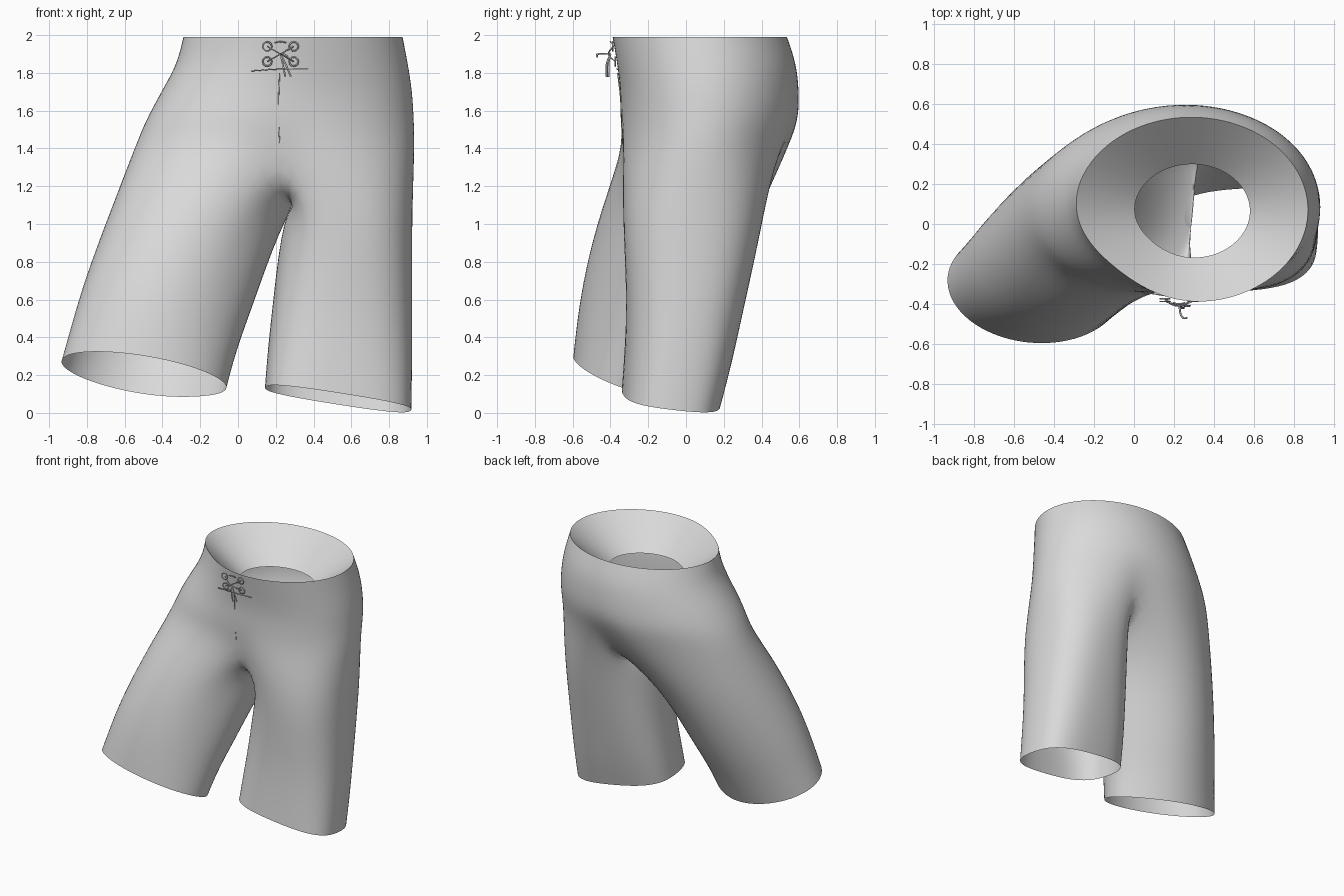
import bpy, bmesh
from math import sin, cos, pi, radians, copysign
from mathutils import Vector

if "Cube" in bpy.data.objects:
    bpy.data.objects.remove(bpy.data.objects["Cube"], do_unlink=True)

cloth = bpy.data.materials.new("grey cloth")
cloth.use_nodes = True
grey = (0.7, 0.7, 0.7, 1)
cloth.diffuse_color = grey
cloth.node_tree.nodes["Principled BSDF"].inputs["Base Color"].default_value = grey

N = 24          # points around the hips
HALF = N // 2
BRIDGE = 5      # points across the crotch
LEG = HALF + 1 + BRIDGE


def finish(bm, name):
    bmesh.ops.recalc_face_normals(bm, faces=bm.faces)
    mesh = bpy.data.meshes.new(name)
    bm.to_mesh(mesh)
    bm.free()
    mesh.materials.append(cloth)
    ob = bpy.data.objects.new(name, mesh)
    bpy.context.collection.objects.link(ob)
    mesh.polygons.foreach_set("use_smooth", [True] * len(mesh.polygons))
    sub = ob.modifiers.new("smooth", "SUBSURF")
    sub.levels = sub.render_levels = 2


def bridge(bm, low, high):
    n = len(low)
    for i in range(n):
        j = (i + 1) % n
        bm.faces.new((low[i], low[j], high[j], high[i]))


def bulge(t, centre, amount):
    # swells or flattens an outline around one direction
    return 1 + amount * max(0, cos(t - radians(centre))) ** 6


def squared(v, e):
    return copysign(abs(v) ** e, v)


def hip_ring(bm, z, cx, cy, a, b, front_right, front_left, back_right):
    # starts at the front middle, runs towards +x; the back middle sits off centre
    ring = []
    for i in range(N):
        t = 2 * pi * i / N
        t -= 0.22 * (1 - cos(t)) / 2
        r = 1.011 * bulge(t, -45, front_right) * bulge(t, 50, front_left)
        r *= bulge(t, 225, back_right)
        ring.append(bm.verts.new((cx + r * a * sin(t), cy - r * b * cos(t), z)))
    return ring


def leg_ring(bm, side, z, cx, cy, a, b, sx, sy, rot, e, back_in, front_in):
    # tilted, turned, squared ellipse; sx and sy are the slopes of its plane
    ring = []
    r = radians(rot)
    for i in range(LEG):
        t = radians(-120 + 360 * i / LEG)
        k = 1.02 * bulge(t, 130, back_in) * bulge(t, 220, front_in)
        u, v = side * k * a * squared(cos(t), e), k * b * squared(sin(t), e)
        dx, dy = u * cos(r) - v * sin(r), u * sin(r) + v * cos(r)
        ring.append(bm.verts.new((cx + dx, cy + dy, z + sx * dx + sy * dy)))
    return ring


# Shorts: hips from waist to crotch, then two legs
waist = (1.99, 0.285, 0.07, 0.585, 0.465, -0.11, 0, 0)
hips = [
    waist,
    (1.85, 0.285, 0.11, 0.61, 0.475, -0.03, 0.02, 0),
    (1.70, 0.255, 0.13, 0.66, 0.47, 0.04, 0.04, -0.02),
    (1.55, 0.22, 0.13, 0.70, 0.47, 0.09, 0.05, -0.03),
    (1.40, 0.19, 0.10, 0.735, 0.45, 0.06, 0.05, -0.03),
]
left_leg = [
    (1.05, 0.58, 0.04, 0.34, 0.375, 0, 0, 2, 0.85, 0, 0),
    (0.60, 0.555, 0, 0.365, 0.31, -0.05, -0.05, 3, 0.8, 0, 0),
    (0.30, 0.54, -0.04, 0.38, 0.28, -0.1, -0.1, 4, 0.75, 0, 0),
    (0.075, 0.53, -0.08, 0.385, 0.255, -0.15, -0.12, 4, 0.7, 0, 0),
]
right_leg = [
    (1.03, -0.22, -0.05, 0.45, 0.40, -0.12, -0.15, -3, 1, -0.06, -0.06),
    (0.64, -0.36, -0.18, 0.45, 0.36, -0.16, -0.28, -4, 1, -0.08, -0.06),
    (0.40, -0.44, -0.255, 0.44, 0.32, -0.17, -0.33, -5, 1, -0.09, -0.03),
    (0.20, -0.495, -0.305, 0.44, 0.29, -0.18, -0.35, -5, 1, -0.09, 0),
]
bm = bmesh.new()
rings = [hip_ring(bm, *h) for h in hips]
for high, low in zip(rings, rings[1:]):
    bridge(bm, low, high)
last = rings[-1]

# Creases where the legs meet the front and back, joined by the crotch strip
front, back = last[0].co, last[HALF].co
front += Vector((0.03, 0.05, -0.08))
back += Vector((0.03, -0.06, -0.04))
strip = []
for k in range(1, BRIDGE + 1):
    f = k / (BRIDGE + 1)
    p = front.lerp(back, f)
    dip = sin(pi * f) ** 0.45
    strip.append(bm.verts.new((p.x + 0.05 * dip * (1 - f), p.y, p.z - 0.19 * dip)))

for side, sections in ((1, left_leg), (-1, right_leg)):
    high = [last[(side * i) % N] for i in range(HALF + 1)] + strip[::-1]
    for s in sections:
        low = leg_ring(bm, side, *s)
        bridge(bm, low, high)
        high = low
finish(bm, "shorts")

# Waist lining: funnel down to a smaller opening
bm = bmesh.new()
bridge(bm, hip_ring(bm, 1.76, 0.29, 0.065, 0.29, 0.235, -0.06, 0, 0), hip_ring(bm, *waist))
finish(bm, "waist_lining")


def cord(name, points, radius=0.004):
    curve = bpy.data.curves.new(name, "CURVE")
    curve.dimensions = "3D"
    curve.bevel_depth = radius
    curve.bevel_resolution = 1
    curve.resolution_u = 4
    curve.use_fill_caps = True
    sp = curve.splines.new("BEZIER")
    sp.bezier_points.add(len(points) - 1)
    for bp, p in zip(sp.bezier_points, points):
        bp.co = p
        bp.handle_left_type = bp.handle_right_type = "AUTO"
    curve.materials.append(cloth)
    ob = bpy.data.objects.new(name, curve)
    bpy.context.collection.objects.link(ob)


# Fly seam and the stitch under the lacing
cord("fly_seam", [(0.22, -0.362, 1.80), (0.215, -0.346, 1.66),
                  (0.215, -0.342, 1.55), (0.22, -0.335, 1.43)], 0.003)
cord("lacing_stitch", [(0.07, -0.345, 1.81), (0.22, -0.366, 1.82), (0.37, -0.362, 1.82)], 0.003)

# Eyelets and crossed laces
MID = 0.225
for side in (-1, 1):
    for z, y in ((1.94, -0.388), (1.86, -0.375)):
        bpy.ops.mesh.primitive_torus_add(
            major_segments=12, minor_segments=6, major_radius=0.024, minor_radius=0.004,
            location=(MID + side * 0.07, y, z), rotation=(pi / 2, 0, 0))
        ring = bpy.context.object
        ring.name = "eyelet"
        ring.data.materials.append(cloth)
        bpy.ops.object.shade_smooth()
    cord("crossed_lace", [(MID - side * 0.07, -0.385, 1.94), (MID, -0.41, 1.90),
                          (MID + side * 0.07, -0.375, 1.86)])
cord("top_lace", [(MID - 0.03, -0.395, 1.96), (MID, -0.4, 1.965), (MID + 0.03, -0.395, 1.96)])

# Loose lace ends
for name, tip in (("short_lace_end", (0.25, -0.42, 1.78)),
                  ("long_lace_end", (0.28, -0.41, 1.78)),
                  ("front_lace_end", (0.265, -0.47, 1.885))):
    cord(name, [(MID, -0.4, 1.90), ((MID + tip[0]) / 2, tip[1], (1.91 + tip[2]) / 2), tip], 0.005)
